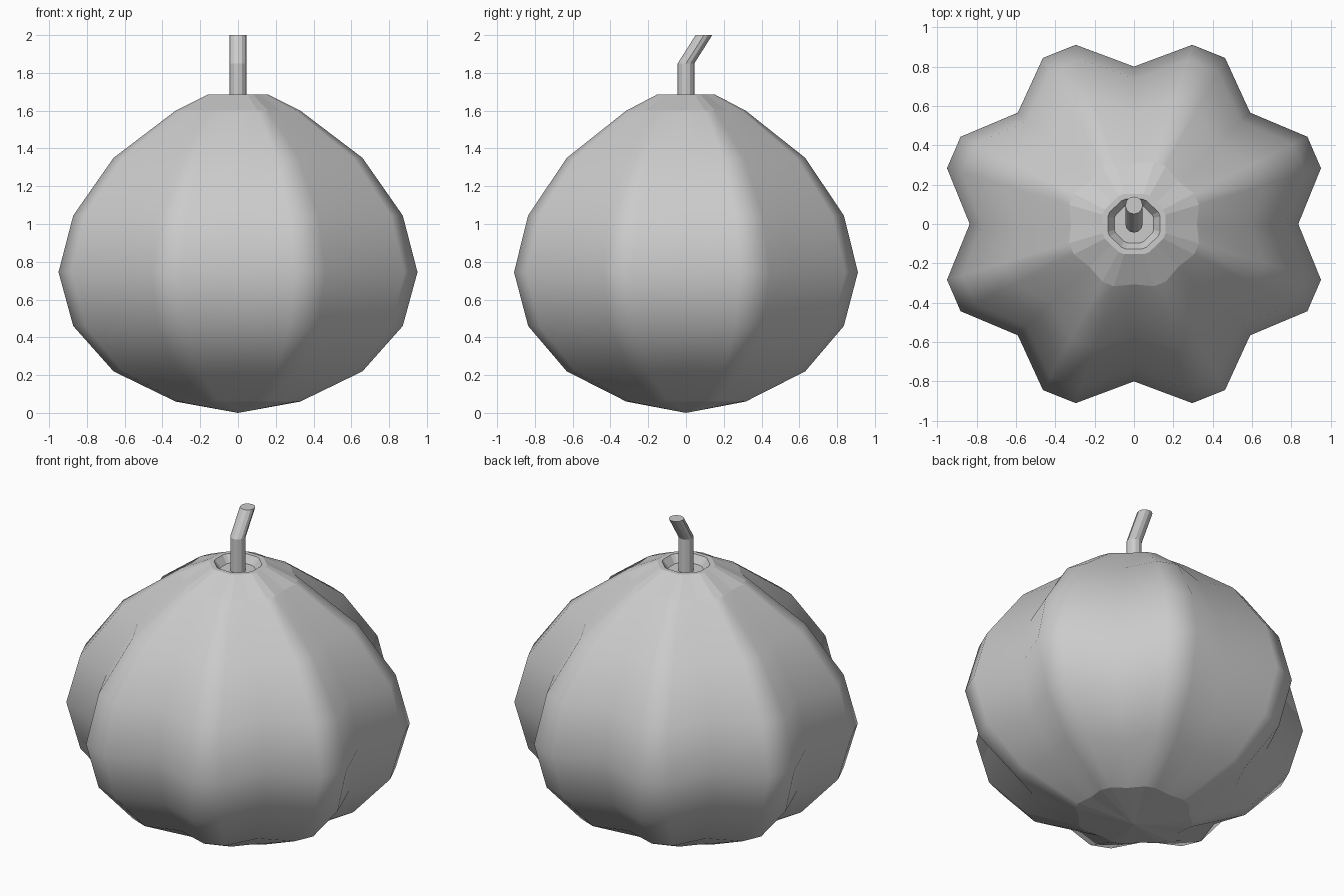
import bpy, bmesh
from math import radians, sin, cos, pi

if "Cube" in bpy.data.objects:
    bpy.data.objects.remove(bpy.data.objects["Cube"])

def make_object(name, bm):
    bmesh.ops.recalc_face_normals(bm, faces=bm.faces[:])
    mesh = bpy.data.meshes.new(name)
    bm.to_mesh(mesh)
    bm.free()
    obj = bpy.data.objects.new(name, mesh)
    bpy.context.collection.objects.link(obj)
    return obj

def bridge(bm, a, b, smooth):
    n = len(a)
    for i in range(n):
        j = (i + 1) % n
        f = bm.faces.new((a[i], a[j], b[j], b[i]))
        f.smooth = smooth

def fan(bm, ring, tip):
    n = len(ring)
    for i in range(n):
        bm.faces.new((ring[i], ring[(i + 1) % n], tip))

# Pumpkin body: eight lobes, each one groove vertex and two ridge vertices
LOBES = 8
Y_SCALE = 0.958
# groove radius, ridge radius factor, height
profile = [
    (0.320, 1.08, 0.06), (0.590, 1.17, 0.22), (0.771, 1.185, 0.46),
    (0.835, 1.192, 0.745), (0.771, 1.185, 1.045), (0.590, 1.17, 1.35),
    (0.320, 1.08, 1.60),
    # rim and sunken top
    (0.160, 1.05, 1.685), (0.132, 1.05, 1.685), (0.100, 1.05, 1.64),
]
bm = bmesh.new()
rings = []
for r, k, z in profile:
    ring = []
    for i in range(LOBES):
        for ang, f in ((0, 1), (17.3, k), (27.7, k)):
            a = radians(i * 45 + ang)
            ring.append(bm.verts.new((r * f * cos(a), r * f * sin(a) * Y_SCALE, z)))
    rings.append(ring)
for i in range(len(rings) - 1):
    bridge(bm, rings[i], rings[i + 1], i < 6)
fan(bm, rings[0], bm.verts.new((0, 0, 0)))
fan(bm, rings[-1], bm.verts.new((0, 0, 1.64)))
make_object("pumpkin_body", bm)

# Bent stem
SIDES = 12
bm = bmesh.new()
stem = []
for y, z in ((0, 1.62), (0, 1.85), (0.095, 2.0)):
    stem.append([bm.verts.new((0.044 * cos(2 * pi * i / SIDES),
                               y + 0.044 * sin(2 * pi * i / SIDES), z))
                 for i in range(SIDES)])
bridge(bm, stem[0], stem[1], False)
bridge(bm, stem[1], stem[2], False)
bm.faces.new(stem[0])
bm.faces.new(stem[2])
make_object("stem", bm)
